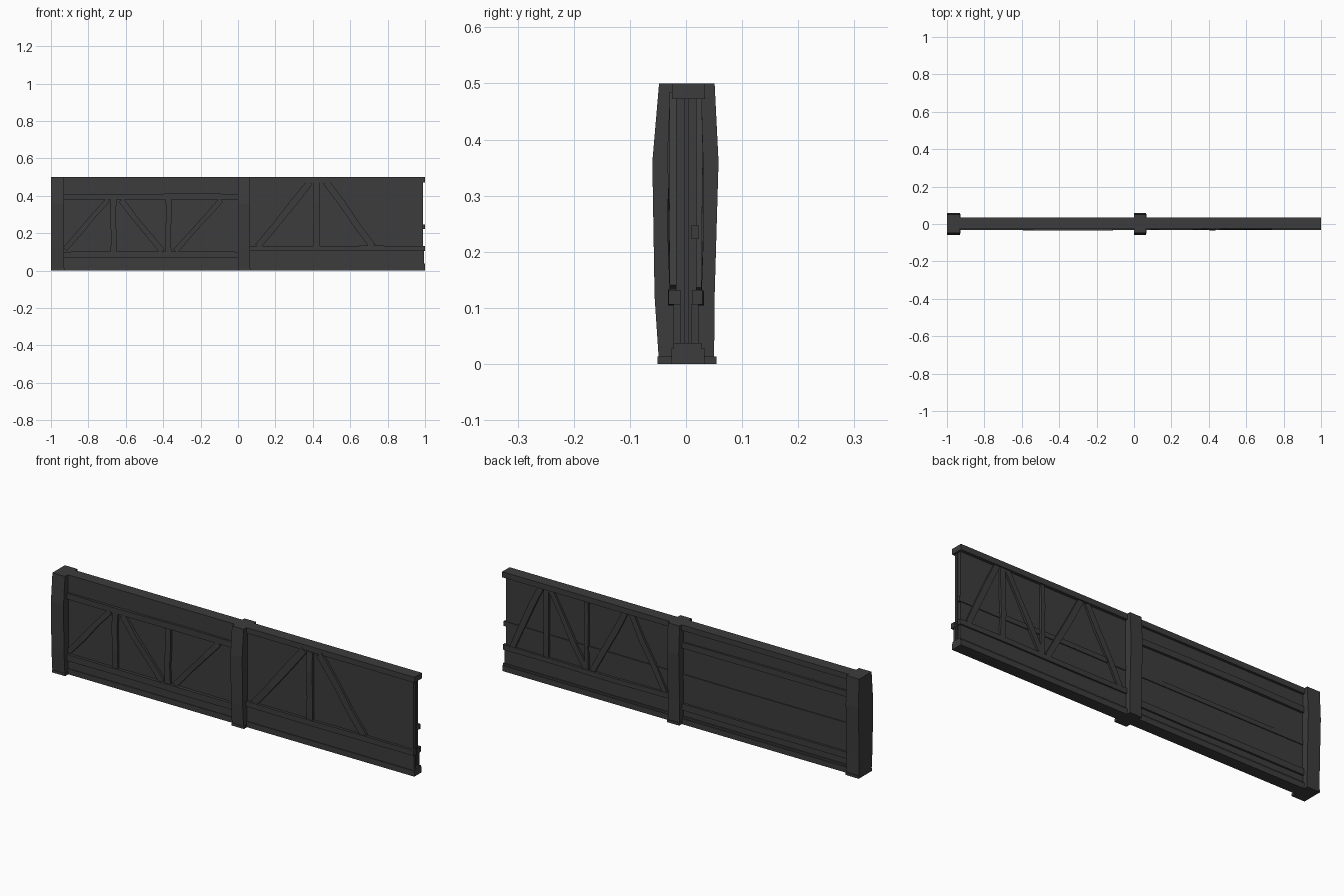
import bpy, bmesh, random
from mathutils import Vector

if "Cube" in bpy.data.objects:
    bpy.data.objects.remove(bpy.data.objects["Cube"])

random.seed(4)
wood = bpy.data.materials.new("dark_wood")
wood.diffuse_color = (0.045, 0.045, 0.045, 1)
wood.use_nodes = True
wood.node_tree.nodes["Principled BSDF"].inputs["Base Color"].default_value = wood.diffuse_color


def finish(name, bm):
    bmesh.ops.recalc_face_normals(bm, faces=bm.faces)
    me = bpy.data.meshes.new(name)
    bm.to_mesh(me)
    bm.free()
    me.materials.append(wood)
    ob = bpy.data.objects.new(name, me)
    bpy.context.collection.objects.link(ob)
    return ob


def loft(name, rings):
    # closed solid through a list of four-cornered rings
    bm = bmesh.new()
    loops = [[bm.verts.new(c) for c in r] for r in rings]
    for a, b in zip(loops, loops[1:]):
        for i in range(4):
            j = (i + 1) % 4
            bm.faces.new((a[i], a[j], b[j], b[i]))
    bm.faces.new(loops[0])
    bm.faces.new(loops[-1][::-1])
    return finish(name, bm)


def box(name, x0, x1, y0, y1, z0, z1):
    return loft(name, [[(x0, y0, z), (x1, y0, z), (x1, y1, z), (x0, y1, z)]
                       for z in (z0, z1)])


def timber(name, p, q, w, y_in, y_out, wobble=0.003):
    # hand-hewn beam lying in the wall plane, gently bent along its length
    a, b = Vector((p[0], 0, p[1])), Vector((q[0], 0, q[1]))
    d = (b - a).normalized()
    side = Vector((-d.z, 0, d.x))
    sign = 1 if y_out > y_in else -1
    rings = []
    for t in (0, 0.33, 0.7, 1):
        mid = 0 < t < 1
        c = a.lerp(b, t) + side * (random.uniform(-wobble, wobble) if mid else 0)
        h = w / 2 + (random.uniform(-wobble, wobble) * 0.5 if mid else 0)
        yo = y_out + sign * (random.uniform(0, wobble * 1.3) if mid else 0)
        rings.append([c + side * s + Vector((0, y, 0)) for s, y in
                      ((-h, y_in), (h, y_in), (h, yo), (-h, yo))])
    return loft(name, rings)


# Upright posts with a hewn, bulging profile and a small foot
PROFILE = [(0.0, -0.048, 0.050), (0.12, -0.056, 0.051), (0.36, -0.060, 0.058), (0.5, -0.048, 0.051)]
for name, x0, x1 in (("end_post", -1.0, -0.93), ("middle_post", 0.0, 0.065)):
    loft(name, [[(x0, y0, z), (x1, y0, z), (x1, y1, z), (x0, y1, z)]
                for z, y0, y1 in PROFILE])
    box(name + "_foot", x0, x1 + 0.003, -0.051, 0.054, 0, 0.013)

# Each bay: infill panels, top beam and sill
for bay, x0, x1, xe in (("left", -0.94, 0.01, 0.01), ("right", 0.06, 1.0, 0.99)):
    box(bay + "_front_panel", x0, xe, -0.018, -0.003, 0.02, 0.48)
    box(bay + "_back_panel", x0, xe, 0.004, 0.019, 0.02, 0.48)
    box(bay + "_panel_core", x0, xe - 0.012, -0.004, 0.005, 0.02, 0.48)
    box(bay + "_top_beam", x0, x1, -0.025, 0.034, 0.472, 0.5)
    box(bay + "_sill", x0, x1, -0.026, 0.033, 0, 0.028)
    box(bay + "_sill_cap", x0, x1, -0.022, 0.028, 0.028, 0.037)
    # horizontal strip over the joint of the back boards
    timber(bay + "_back_strip", (x0, 0.235), (x1, 0.235), 0.024, 0.01, 0.023, 0.001)

# Left bay rails, front and back, with slightly raised boards beside them
for face, yi, yo in (("front", -0.01, -0.032), ("back", 0.012, 0.030)):
    timber("left_%s_upper_rail" % face, (-0.94, 0.395), (0.01, 0.395), 0.03, yi, yo)
    timber("left_%s_lower_rail" % face, (-0.94, 0.085), (0.01, 0.085), 0.032, yi, yo)
    yb = yo * 0.72
    timber("left_%s_top_board" % face, (-0.94, 0.441), (0.01, 0.441), 0.062, yi, yb, 0)
    timber("left_%s_low_board" % face, (-0.94, 0.047), (0.01, 0.047), 0.044, yi, yb, 0)

# Right bay rails
timber("right_front_rail", (0.06, 0.119), (1.0, 0.119), 0.026, -0.01, -0.031)
timber("right_back_rail", (0.06, 0.119), (1.0, 0.119), 0.026, 0.012, 0.029)
timber("right_front_low_board", (0.06, 0.07), (0.995, 0.07), 0.074, -0.01, -0.0225, 0)
timber("right_back_low_board", (0.06, 0.07), (0.995, 0.07), 0.074, 0.01, 0.0225, 0)

# Front braces and studs: (start, end, width)
FRONT = [((-0.925, 0.115), (-0.695, 0.378), 0.026), ((-0.665, 0.1), (-0.665, 0.382), 0.032),
         ((-0.625, 0.378), (-0.405, 0.104), 0.032), ((-0.372, 0.1), (-0.372, 0.382), 0.032),
         ((-0.335, 0.104), (-0.09, 0.378), 0.028),
         ((0.105, 0.13), (0.385, 0.473), 0.034), ((0.418, 0.13), (0.418, 0.474), 0.034),
         ((0.47, 0.474), (0.72, 0.13), 0.036)]
for i, (p, q, w) in enumerate(FRONT):
    timber("front_brace_%d" % i, p, q, w, -0.012, -0.029, 0.004)

# Back braces of the right bay
BACK = [((0.95, 0.13), (0.79, 0.473), 0.028), ((0.76, 0.13), (0.76, 0.474), 0.028),
        ((0.735, 0.474), (0.54, 0.13), 0.028), ((0.535, 0.13), (0.535, 0.474), 0.02),
        ((0.505, 0.13), (0.32, 0.473), 0.028), ((0.285, 0.473), (0.10, 0.13), 0.028)]
for i, (p, q, w) in enumerate(BACK):
    timber("back_brace_%d" % i, p, q, w, 0.014, 0.028, 0.003)
